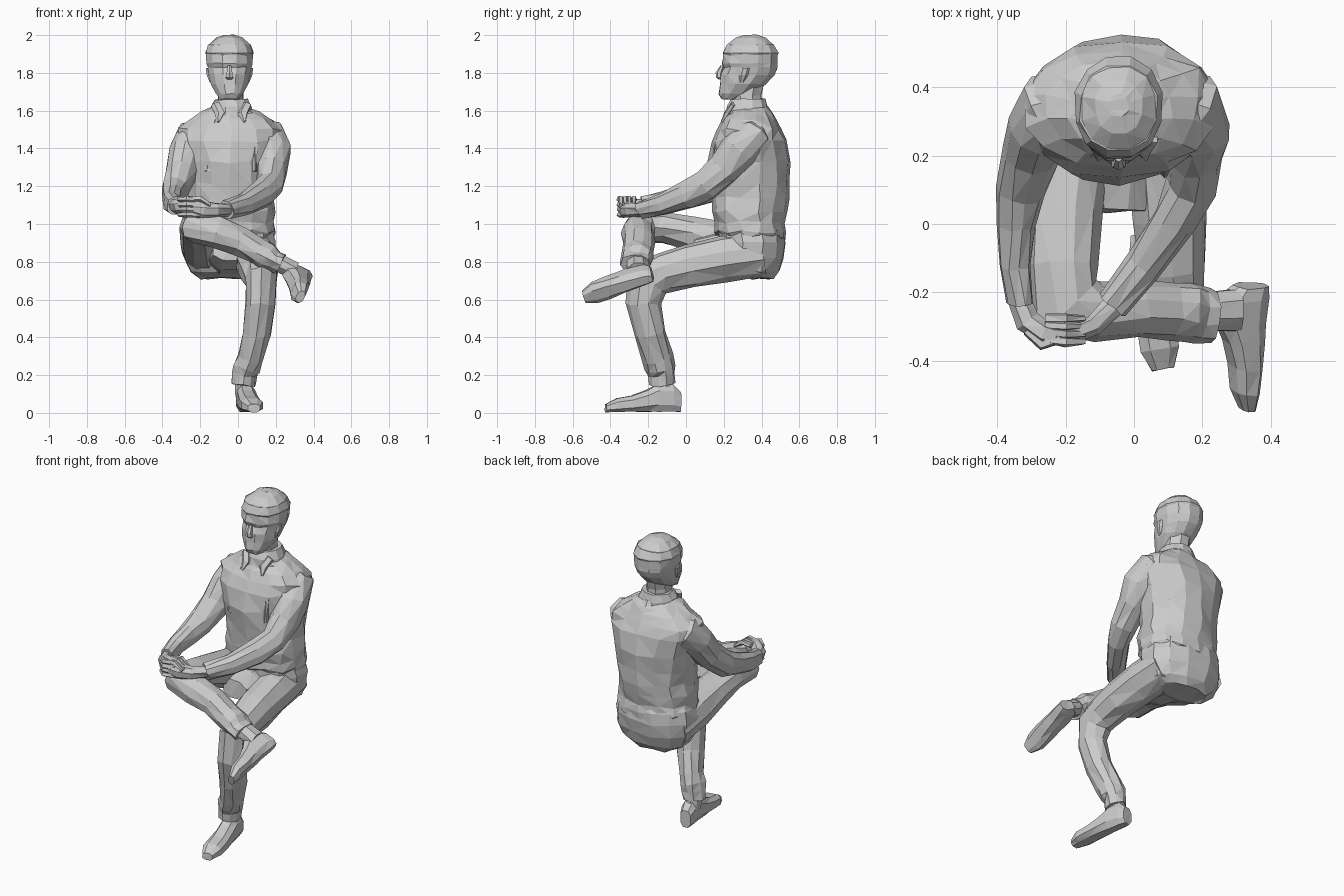
import bpy, bmesh, math, random
from mathutils import Vector

random.seed(4)
X, Z = (1, 0, 0), (0, 0, 1)


def loft(name, secs, n=10, ref=X, axis=None, power=1.0, jitter=0.004):
    """Faceted skin through rings (x, y, z, half size along ref, half size across)."""
    bm = bmesh.new()
    pts = [Vector(s[:3]) for s in secs]
    rings = []
    for i, s in enumerate(secs):
        if axis:
            t = Vector(axis)
        else:
            a, b = pts[max(i - 1, 0)], pts[min(i + 1, len(pts) - 1)]
            t = Vector((0, 0, 0))
            if i > 0:
                t += (pts[i] - a).normalized()
            if i < len(pts) - 1:
                t += (b - pts[i]).normalized()
        t = t.normalized()
        u = Vector(ref) - t * Vector(ref).dot(t)
        u.normalize()
        v = t.cross(u)
        ring = []
        for k in range(n):
            w = 2 * math.pi * (k + 0.5) / n
            c, d = math.cos(w), math.sin(w)
            c = math.copysign(abs(c) ** power, c)
            d = math.copysign(abs(d) ** power, d)
            p = pts[i] + u * s[3] * c + v * s[4] * d
            p += Vector([random.uniform(-jitter, jitter) for _ in range(3)])
            ring.append(bm.verts.new(p))
        rings.append(ring)
    for r, q in zip(rings, rings[1:]):
        for k in range(n):
            m = (k + 1) % n
            bm.faces.new((r[k], r[m], q[m], q[k]))
    bm.faces.new(rings[0][::-1])
    bm.faces.new(rings[-1])
    bmesh.ops.triangulate(bm, faces=bm.faces[:])
    bmesh.ops.recalc_face_normals(bm, faces=bm.faces[:])
    me = bpy.data.meshes.new(name)
    bm.to_mesh(me)
    bm.free()
    ob = bpy.data.objects.new(name, me)
    bpy.context.collection.objects.link(ob)
    return ob


def upright(name, rows, cx, **kw):
    """Stack of level rings: (z, front y, back y, half width)."""
    return loft(name, [(cx, (f + b) / 2, z, w, (b - f) / 2) for z, f, b, w in rows],
                axis=Z, **kw)


def shoe(name, heel, toe, up):
    """Shoe with a flat sole between two sole points."""
    heel, up = Vector(heel), Vector(up).normalized()
    run = Vector(toe) - heel
    prof = [(0, .035, .11), (.1, .046, .15), (.3, .052, .155), (.45, .055, .12),
            (.65, .06, .09), (.85, .06, .075), (1, .035, .045)]
    secs = []
    for s, w, h in prof:
        p = heel + run * s + up * h / 2
        secs.append((*p, w, h / 2))
    loft(name, secs, n=8, ref=run.cross(up), axis=run, power=0.75, jitter=0.002)


# Shirt body, with loose folds toward the hem
upright("shirt_body", [
    (.92, .19, .525, .225), (.96, .15, .53, .243), (1.01, .15, .525, .235),
    (1.07, .135, .53, .238), (1.14, .135, .54, .226), (1.22, .125, .548, .226),
    (1.33, .115, .555, .245), (1.44, .135, .535, .285), (1.5, .16, .51, .278),
    (1.55, .19, .485, .225), (1.59, .215, .455, .15), (1.62, .235, .43, .10)],
    -.04, n=14, power=.9, jitter=.009)

# Hips and seat, with the crotch filling the space between the thighs
upright("hips", [
    (.71, .30, .46, .15), (.75, .22, .495, .21), (.82, .18, .522, .243),
    (.90, .17, .532, .25), (.97, .17, .522, .238), (1.0, .18, .51, .22)],
    -.045, n=12, power=.88, jitter=.006)
loft("crotch", [(-.05, .30, .84, .14, .12), (-.05, .14, .85, .12, .10),
                (-.05, .04, .86, .09, .06)], n=8)

# Neck and collar
upright("neck", [(1.58, .25, .41, .075), (1.68, .235, .405, .072), (1.76, .25, .42, .07)],
        -.04, n=8)
upright("collar", [(1.57, .205, .445, .125), (1.62, .215, .435, .115), (1.66, .235, .425, .09)],
        -.035, n=12)
for side in (-1, 1):
    loft("collar_point", [(-.035 + side * .085, .25, 1.635, .025, .015),
                          (-.035 + side * .06, .215, 1.585, .028, .015),
                          (-.035 + side * .07, .19, 1.54, .006, .006)], n=5, jitter=0)
    # Front panel edge running down the chest
    loft("front_fold", [(-.035 + side * .08, .215, 1.55, .012, .012),
                        (-.035 + side * .125, .165, 1.42, .018, .016),
                        (-.035 + side * .125, .148, 1.28, .012, .012)], n=5)

# Head with chin, recessed eyes and brow
upright("head", [
    (1.66, .185, .27, .046), (1.69, .172, .36, .072), (1.74, .178, .425, .1),
    (1.79, .18, .475, .113), (1.83, .196, .487, .12), (1.85, .186, .49, .124),
    (1.90, .195, .49, .126), (1.95, .215, .465, .112), (1.985, .26, .425, .07),
    (2.0, .31, .38, .03)], -.045, n=12, power=.92, jitter=.003)
upright("hair", [(1.885, .20, .485, .12), (1.905, .19, .494, .13), (1.95, .21, .468, .115)],
        -.045, n=12, power=.92, jitter=.003)
loft("nose", [(-.045, .192, 1.84, .01, .01), (-.045, .175, 1.80, .018, .018),
              (-.045, .175, 1.775, .024, .016), (-.045, .185, 1.765, .015, .01)],
     n=6, axis=Z, jitter=0)
for side in (-1, 1):
    loft("ear", [(-.045 + side * .094, .295, 1.75, .012, .012),
                 (-.045 + side * .111, .305, 1.79, .012, .024),
                 (-.045 + side * .116, .315, 1.825, .01, .022)], n=6, axis=Z, jitter=0)

# Sleeves
loft("left_sleeve", [
    (.08, .35, 1.47, .09, .11), (.16, .335, 1.45, .105, .12), (.187, .275, 1.385, .10, .098),
    (.18, .20, 1.29, .09, .083), (.165, .11, 1.205, .08, .075), (.12, .01, 1.155, .072, .07),
    (.03, -.12, 1.105, .06, .06), (-.06, -.235, 1.075, .05, .047)], ref=Z, jitter=.006)
loft("right_sleeve", [
    (-.15, .35, 1.47, .09, .11), (-.245, .335, 1.45, .10, .115), (-.277, .28, 1.38, .098, .095),
    (-.30, .21, 1.28, .09, .083), (-.33, .10, 1.18, .08, .07), (-.342, 0, 1.145, .07, .058),
    (-.35, -.12, 1.115, .06, .047), (-.335, -.23, 1.095, .05, .042)], ref=Z, jitter=.006)

# Clasped hands on the raised knee
loft("left_hand", [(-.05, -.225, 1.075, .034, .034), (-.12, -.295, 1.075, .04, .03),
                   (-.19, -.325, 1.08, .045, .03), (-.24, -.335, 1.085, .03, .02)],
     n=7, ref=Z)
loft("right_hand", [(-.335, -.22, 1.095, .034, .034), (-.31, -.285, 1.095, .045, .036),
                    (-.26, -.32, 1.1, .05, .036), (-.2, -.325, 1.105, .035, .025)],
     n=7, ref=Z)
for k in range(4):
    z = 1.045 + k * .027
    loft("left_finger", [(-.2, -.33, z, .014, .014), (-.27, -.352, z + .005, .017, .016),
                         (-.315, -.315, z + .005, .012, .01)], n=5, ref=Z, jitter=.002)
    loft("right_finger", [(-.26, -.335 + k * .02, 1.13, .014, .014),
                          (-.2, -.345 + k * .023, 1.135, .016, .015),
                          (-.145, -.345 + k * .023, 1.1, .01, .01)], n=5, ref=Z, jitter=.002)

# Standing leg, hip to ankle
loft("left_trouser", [
    (.075, .40, .845, .12, .125), (.095, .2, .815, .118, .125), (.105, .02, .778, .108, .118),
    (.115, -.12, .742, .095, .112), (.12, -.205, .7, .088, .118), (.12, -.225, .58, .08, .09),
    (.1, -.19, .42, .077, .086), (.065, -.15, .29, .07, .08), (.045, -.135, .24, .072, .082),
    (.035, -.13, .205, .066, .07), (.03, -.125, .15, .062, .07)], jitter=.006)
shoe("left_shoe", (.025, -.03, .003), (.085, -.425, .003), Z)
loft("left_ankle", [(.03, -.12, .2, .045, .05), (.03, -.11, .1, .045, .055)], n=8)

# Crossed leg: thigh up to the knee, shin across the other thigh
loft("right_trouser", [
    (-.165, .40, .85, .125, .13), (-.19, .2, .895, .118, .115), (-.2, .03, .95, .098, .105),
    (-.21, -.12, .985, .085, .1), (-.205, -.235, .985, .085, .12), (-.11, -.255, .955, .085, .09),
    (.01, -.25, .91, .08, .085), (.11, -.255, .85, .07, .085), (.16, -.26, .825, .072, .088),
    (.19, -.265, .805, .062, .08), (.225, -.265, .785, .062, .08)], ref=Z, jitter=.006)
loft("right_ankle", [(.2, -.255, .8, .05, .06), (.30, -.25, .75, .05, .065)], n=8, ref=Z)
shoe("right_shoe", (.392, -.18, .71), (.35, -.54, .605), (-.88, 0, .45))
